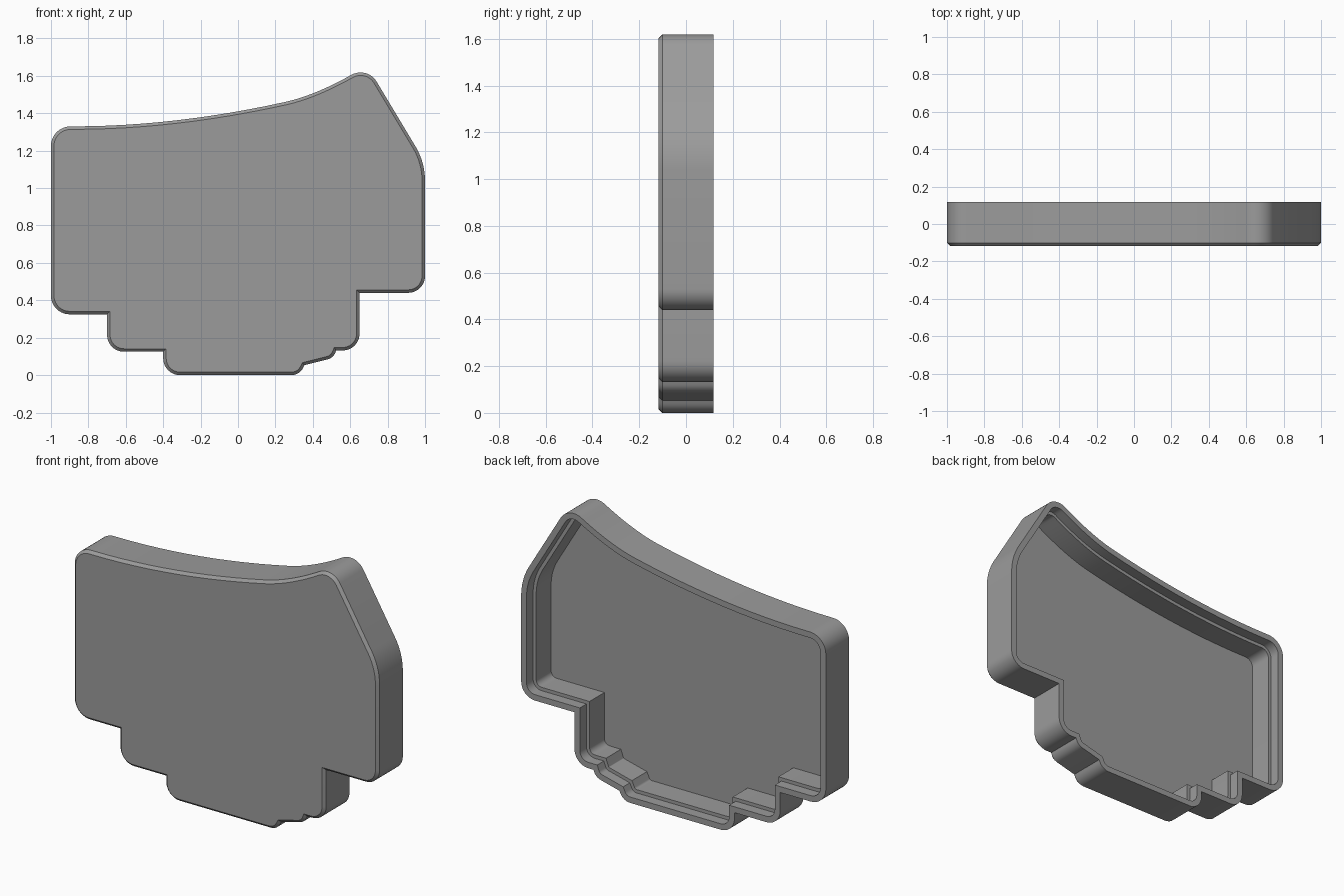
import bpy, bmesh, math
from mathutils import Vector

if "Cube" in bpy.data.objects:
    bpy.data.objects.remove(bpy.data.objects["Cube"])

# Outline corners in the x-z plane: (x, z, fillet radius)
def bezier(a, b, c, n=12):
    a, b, c = Vector(a), Vector(b), Vector(c)
    return [(*(a * (1 - t) ** 2 + b * 2 * t * (1 - t) + c * t * t), 0)
            for t in (i / n for i in range(n + 1))]

corners = [(-1, 1.33, 0.105)]
corners += bezier((-0.88, 1.33), (-0.34, 1.33), (0.25, 1.46))          # long sweeping top
corners += bezier((0.25, 1.46), (0.40, 1.493), (0.582, 1.592))[1:]     # rise to the peak
corners += [
    (0.691, 1.653, 0.10), (1, 1.138, 0.36), (1, 0.44, 0.09),           # peak and right side
    (0.65, 0.44, 0), (0.65, 0.132, 0.09), (0.525, 0.132, 0),           # right steps
    (0.51, 0.092, 0.06), (0.355, 0.053, 0), (0.33, 0, 0.07),
    (-0.4, 0, 0.09), (-0.4, 0.125, 0), (-0.7, 0.125, 0.09),            # left steps
    (-0.7, 0.325, 0), (-1, 0.325, 0.10),
]

def fillet(points, n=10):
    out = []
    for i, (x, z, r) in enumerate(points):
        p = Vector((x, z))
        if r == 0:
            out.append(p)
            continue
        u = (Vector(points[i - 1][:2]) - p).normalized()
        v = (Vector(points[(i + 1) % len(points)][:2]) - p).normalized()
        half = u.angle(v) / 2
        centre = p + (u + v).normalized() * (r / math.sin(half))
        start = p + u * (r / math.tan(half)) - centre
        end = p + v * (r / math.tan(half)) - centre
        sweep = start.angle(end)
        for k in range(n + 1):
            t = k / n
            out.append(centre + (start * math.sin((1 - t) * sweep)
                                 + end * math.sin(t * sweep)) / math.sin(sweep))
    return out

def inset(path, d):
    out = []
    for i, p in enumerate(path):
        a = (p - path[i - 1]).normalized()
        b = (path[(i + 1) % len(path)] - p).normalized()
        na, nb = Vector((a.y, -a.x)), Vector((b.y, -b.x))
        out.append(p + (na + nb) * (d / (1 + na.dot(nb))))
    return out

outline = fillet(corners)

# Shell section: (inset, y) from the front face round the rim to the inner floor
section = [(0.016, -0.117), (0, -0.101), (0, 0.117), (0.035, 0.117),
           (0.035, 0.055), (0.055, 0.055), (0.055, -0.085)]

bm = bmesh.new()
rings = [[bm.verts.new((p.x, y, p.y)) for p in inset(outline, d)] for d, y in section]
for r0, r1 in zip(rings, rings[1:]):
    for i in range(len(r0)):
        j = (i + 1) % len(r0)
        bm.faces.new((r0[i], r0[j], r1[j], r1[i]))
bm.faces.new(rings[0])      # front face
bm.faces.new(rings[-1])     # inner floor
bmesh.ops.recalc_face_normals(bm, faces=bm.faces)
mesh = bpy.data.meshes.new("cover_shell")
bm.to_mesh(mesh)
bm.free()

cover = bpy.data.objects.new("cover_shell", mesh)
bpy.context.collection.objects.link(cover)
grey = bpy.data.materials.new("mid grey")
grey.diffuse_color = (0.33, 0.33, 0.33, 1)
grey.use_nodes = True
grey.node_tree.nodes["Principled BSDF"].inputs["Base Color"].default_value = grey.diffuse_color
mesh.materials.append(grey)

bpy.context.view_layer.objects.active = cover
cover.select_set(True)
bpy.ops.object.shade_smooth_by_angle(angle=math.radians(30))
